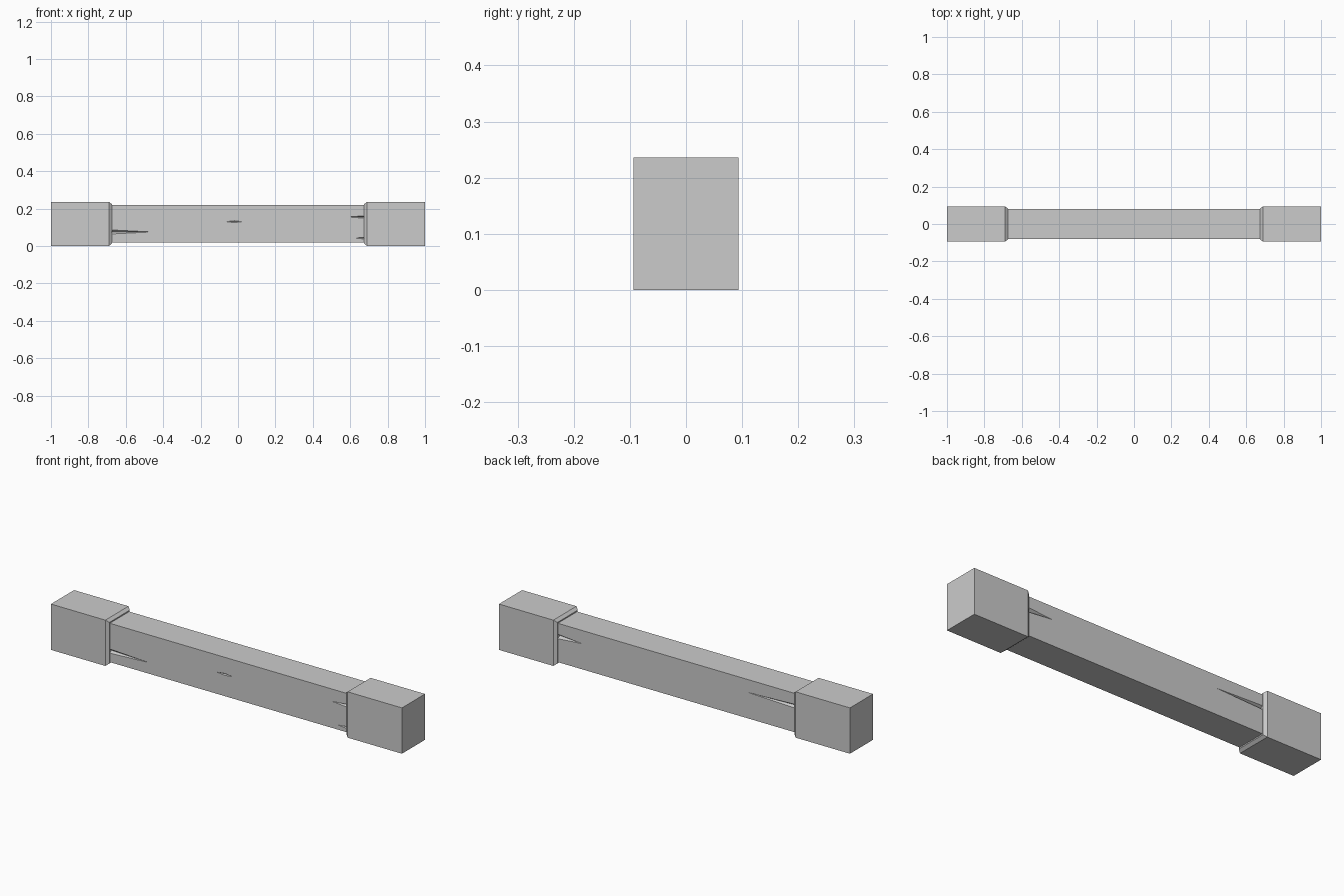
import bpy
import bmesh

cube = bpy.data.objects.get("Cube")
if cube:
    bpy.data.objects.remove(cube, do_unlink=True)

stone = bpy.data.materials.new("plain_grey")
stone.use_nodes = True
GREY = (0.6, 0.6, 0.6, 1)
stone.diffuse_color = GREY
stone.node_tree.nodes["Principled BSDF"].inputs["Base Color"].default_value = GREY

MID_Z = 0.118


def make_object(name, bm):
    bmesh.ops.recalc_face_normals(bm, faces=bm.faces)
    mesh = bpy.data.meshes.new(name)
    bm.to_mesh(mesh)
    bm.free()
    mesh.materials.append(stone)
    obj = bpy.data.objects.new(name, mesh)
    bpy.context.collection.objects.link(obj)
    return obj


def loft(name, sections):
    """Join rectangular sections (x, half depth, half height) along x."""
    bm = bmesh.new()
    rings = []
    for x, hy, hz in sections:
        corners = ((-hy, -hz), (hy, -hz), (hy, hz), (-hy, hz))
        rings.append([bm.verts.new((x, y, MID_Z + z)) for y, z in corners])
    for a, b in zip(rings, rings[1:]):
        for i in range(4):
            j = (i + 1) % 4
            bm.faces.new((a[i], a[j], b[j], b[i]))
    bm.faces.new(rings[0])
    bm.faces.new(rings[-1])
    return make_object(name, bm)


# Long square-edged beam
HALF_Y = 0.079
beam = loft("beam", [(-0.69, HALF_Y, 0.1), (0.69, HALF_Y, 0.1)])

# Heavier end blocks with a chamfered inner edge
for name, s in (("left_end_block", 1), ("right_end_block", -1)):
    loft(name, [(s, 0.094, MID_Z), (s * 0.69, 0.094, MID_Z),
                (s * 0.675, 0.083, 0.106)])

# Tapering cracks: tip x, wide x, far x, z, half height, depth, side
cracks = [
    (-0.44, -0.7, None, 0.075, 0.013, 0.014, -1),
    (0.58, 0.7, None, 0.155, 0.009, 0.016, -1),
    (0.62, 0.7, None, 0.042, 0.008, 0.014, -1),
    (-0.07, -0.02, 0.03, 0.13, 0.006, 0.007, -1),
    (0.53, 0.7, None, 0.15, 0.014, 0.02, 1),
    (-0.39, -0.7, None, 0.152, 0.011, 0.016, 1),
]
bm = bmesh.new()
for tip, wide, far, z, h, depth, side in cracks:
    outer = side * (HALF_Y + 0.001)
    points = [(tip, outer, z), (wide, outer, z + h), (wide, outer, z - h),
              (wide, outer - side * depth, z)]
    if far is not None:
        points.append((far, outer, z))
    verts = [bm.verts.new(p) for p in points]
    bmesh.ops.convex_hull(bm, input=verts)
cutter = make_object("crack_cutter", bm)
cutter.hide_render = True

# Carve the cracks into the beam, then discard the cutter
carve = beam.modifiers.new("cracks", "BOOLEAN")
carve.operation = "DIFFERENCE"
carve.solver = "EXACT"
carve.object = cutter
bpy.context.view_layer.objects.active = beam
bpy.ops.object.modifier_apply(modifier=carve.name)
bpy.data.objects.remove(cutter, do_unlink=True)
